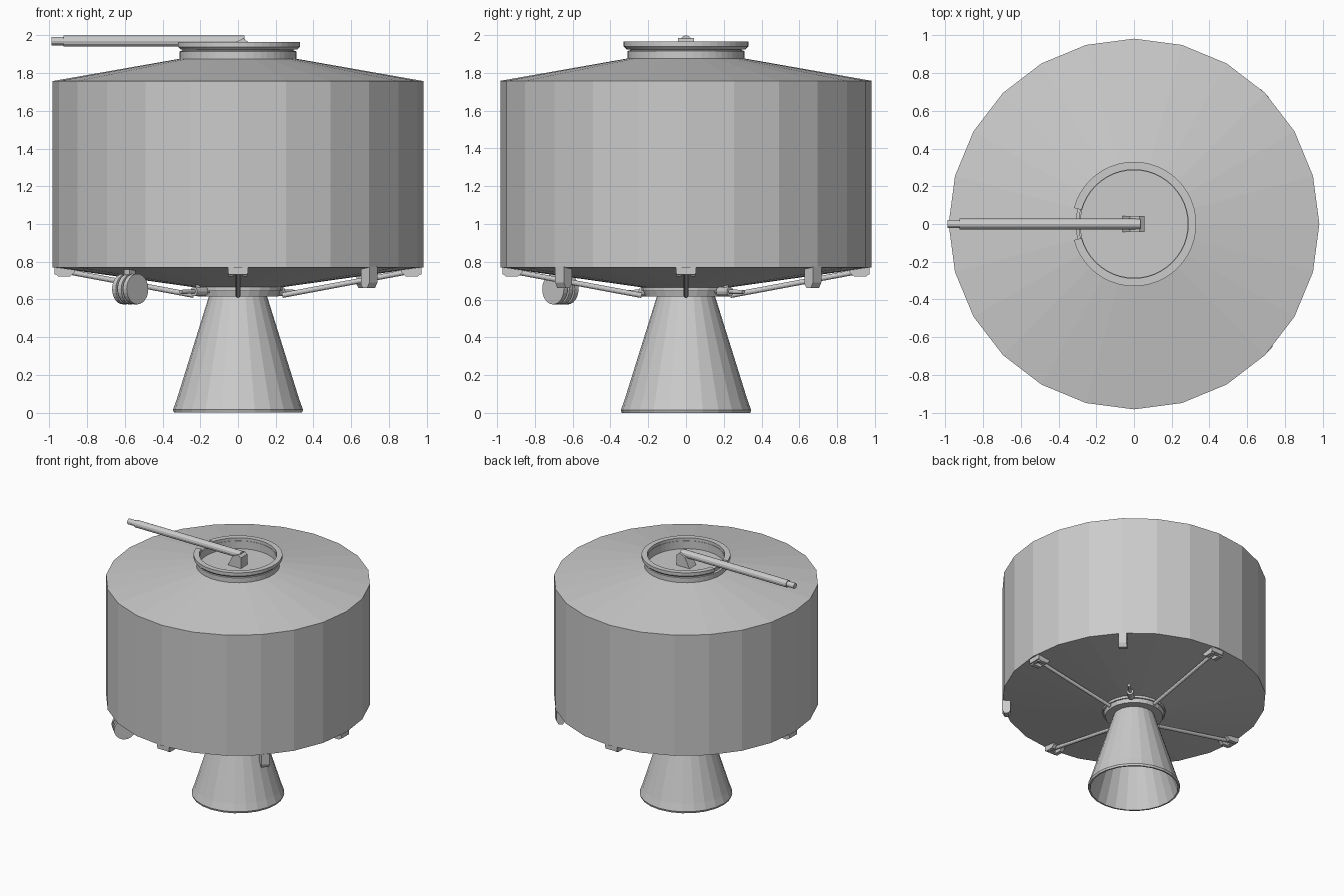
import bpy, bmesh, math
from mathutils import Vector, Matrix

if "Cube" in bpy.data.objects:
    bpy.data.objects.remove(bpy.data.objects["Cube"])

grey = bpy.data.materials.new("plain_grey")
grey.diffuse_color = (0.6, 0.6, 0.6, 1)
grey.use_nodes = True
grey.node_tree.nodes["Principled BSDF"].inputs["Base Color"].default_value = grey.diffuse_color


def finish(name, bm):
    bmesh.ops.recalc_face_normals(bm, faces=bm.faces)
    me = bpy.data.meshes.new(name)
    bm.to_mesh(me)
    bm.free()
    me.materials.append(grey)
    ob = bpy.data.objects.new(name, me)
    bpy.context.collection.objects.link(ob)
    return ob


def lathe(name, pts, n=24, start=0, sweep=360, closed=True):
    """Spin an (r, z) profile about z; closed joins last point to first."""
    bm = bmesh.new()
    full = sweep == 360
    rows = []
    for i in range(n if full else n + 1):
        a = math.radians(start + sweep * i / n)
        rows.append([bm.verts.new((r * math.cos(a), r * math.sin(a), z)) for r, z in pts])
    m = len(pts)
    for i in range(n):
        p, q = rows[i], rows[(i + 1) % len(rows)]
        for j in range(m if closed else m - 1):
            k = (j + 1) % m
            bm.faces.new((p[j], q[j], q[k], p[k]))
    if not closed:
        bm.faces.new([r[0] for r in rows])
        bm.faces.new([r[-1] for r in rows])
    elif not full:
        bm.faces.new(rows[0])
        bm.faces.new(rows[-1])
    return finish(name, bm)


def rod(name, a, b, r, r2=None, n=12):
    a, b = Vector(a), Vector(b)
    d = b - a
    mat = Matrix.Translation((a + b) / 2) @ d.to_track_quat('Z', 'Y').to_matrix().to_4x4()
    bm = bmesh.new()
    bmesh.ops.create_cone(bm, cap_ends=True, segments=n, radius1=r,
                          radius2=r if r2 is None else r2, depth=d.length, matrix=mat)
    return finish(name, bm)


def prism(name, pts, w, deg=0, side=0):
    """Extrude an (r, z) outline sideways by w, turned to the given bearing."""
    bm = bmesh.new()
    rot = Matrix.Rotation(math.radians(deg), 4, 'Z')
    lo, hi = ([bm.verts.new(rot @ Vector((r, side + s * w / 2, z))) for r, z in pts] for s in (-1, 1))
    bm.faces.new(lo)
    bm.faces.new(hi)
    for i in range(len(pts)):
        k = (i + 1) % len(pts)
        bm.faces.new((lo[i], lo[k], hi[k], hi[i]))
    return finish(name, bm)


def polar(r, deg, z):
    return Vector((r * math.cos(math.radians(deg)), r * math.sin(math.radians(deg)), z))


# Main drum with shallow cones above and below
lathe("drum_body", [(0.2, 0.66), (0.983, 0.77), (0.983, 1.758), (0.3, 1.878)], closed=False)

# Docking collar, and flange with a gap on the left
lathe("top_collar", [(0.285, 1.86), (0.31, 1.86), (0.31, 1.915), (0.295, 1.92),
                     (0.295, 1.942), (0.285, 1.942)], 48)
lathe("top_flange", [(0.288, 1.94), (0.315, 1.925), (0.33, 1.94), (0.33, 1.966),
                     (0.288, 1.966)], 44, start=195, sweep=330)

# Boom on a wedge mount
prism("boom_mount", [(-0.065, 1.87), (0.055, 1.87), (0.055, 1.965), (0.03, 1.985), (-0.02, 1.96)], 0.085)
rod("boom", (-0.925, 0, 1.97), (0.035, 0, 1.97), 0.029)
rod("boom_tip", (-0.99, 0, 1.97), (-0.92, 0, 1.97), 0.022)

# Engine ring and hollow nozzle
lathe("engine_ring", [(0.14, 0.615), (0.215, 0.615), (0.225, 0.645), (0.235, 0.645),
                      (0.235, 0.675), (0.14, 0.675)])
lathe("nozzle", [(0.15, 0.63), (0.325, 0.07), (0.345, 0.015), (0.34, 0.0),
                 (0.328, 0.0), (0.13, 0.6)], closed=False)

# Four struts with U-shaped rim brackets
for i, deg in enumerate((0, 90, 180, 270)):
    rod(f"strut_{i}", polar(0.235, deg, 0.622), polar(0.93, deg, 0.752), 0.014)
    cheek = [(0.865, 0.745), (0.89, 0.722), (0.955, 0.722), (0.97, 0.74), (0.97, 0.775), (0.865, 0.765)]
    for s in (-1, 1):
        prism(f"bracket_cheek_{i}_{s}", cheek, 0.03, deg, s * 0.038)
    prism(f"bracket_back_{i}", [(0.935, 0.732), (0.972, 0.732), (0.972, 0.775), (0.935, 0.775)], 0.1, deg)

# Two small thruster pipes beside the engine ring
for i, deg in enumerate((45, 225)):
    rod(f"thruster_pipe_{i}", polar(0.19, deg, 0.645), polar(0.43, deg, 0.64), 0.011)
    rod(f"thruster_body_{i}", polar(0.25, deg, 0.642), polar(0.33, deg, 0.642), 0.025)
    rod(f"thruster_stem_{i}", polar(0.3, deg, 0.64), polar(0.3, deg, 0.69), 0.013)

# Two sensor boxes under the rim
for i, deg in enumerate((45, -43)):
    prism(f"sensor_box_{i}", [(0.92, 0.775), (0.92, 0.68), (0.935, 0.66), (0.965, 0.66),
                              (0.982, 0.69), (0.982, 0.775)], 0.062, deg)

# Ribbed round unit hanging from the rim
c = Vector((-0.572, -0.665, 0.655))
ax = Vector((1, -1, 0)).normalized()
rod("round_unit_core", c - ax * 0.05, c + ax * 0.05, 0.06, n=24)
for i, t in enumerate((-0.041, 0.0, 0.041)):
    rod(f"round_unit_disc_{i}", c + ax * (t - 0.014), c + ax * (t + 0.014), 0.081, n=24)
prism("round_unit_hanger", [(0.85, 0.66), (0.9, 0.66), (0.9, 0.775), (0.85, 0.765)], 0.04, 229)
